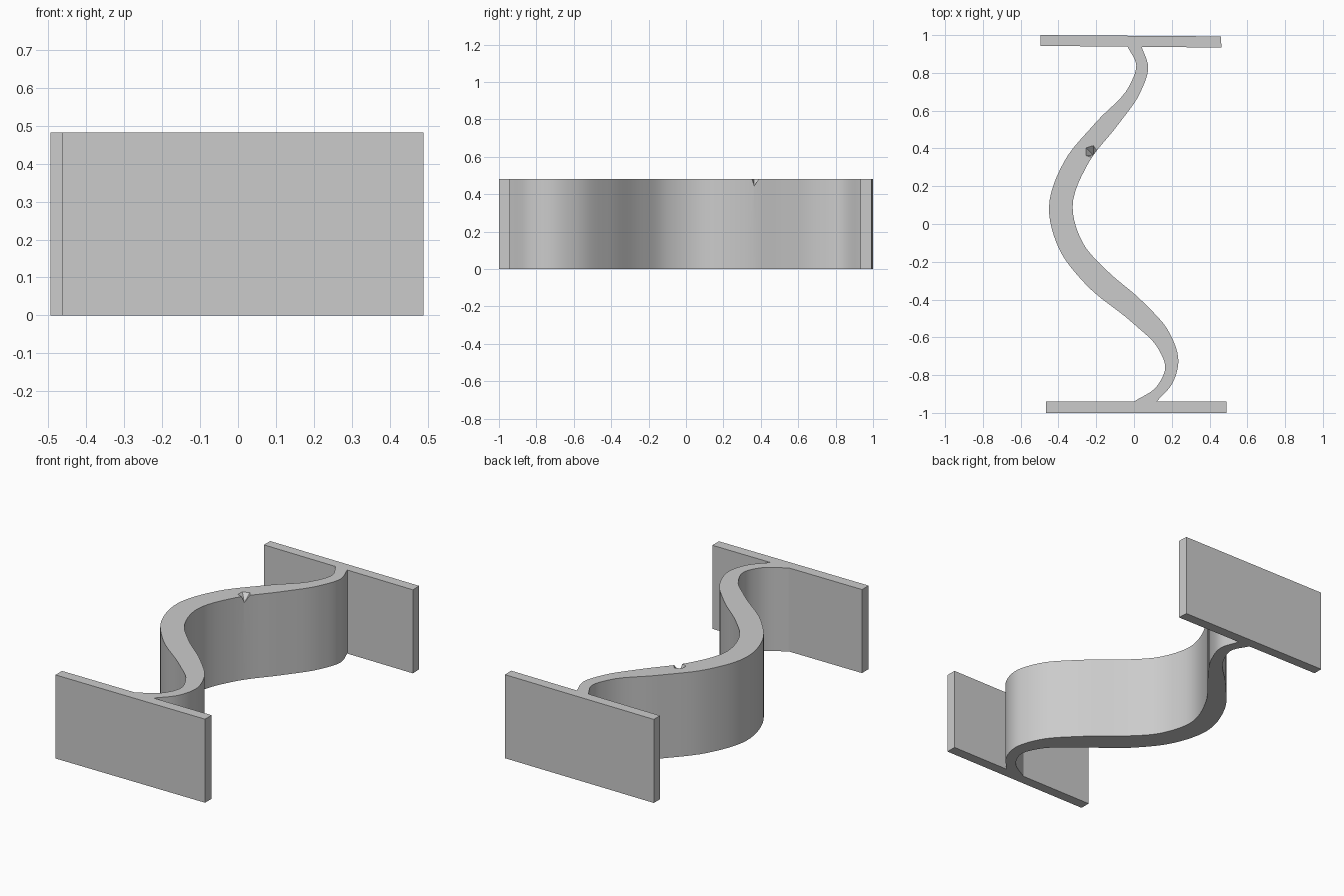
import bpy, bmesh, math
from mathutils import Vector

cube = bpy.data.objects.get("Cube")
if cube:
    bpy.data.objects.remove(cube, do_unlink=True)

H = 0.482

grey = bpy.data.materials.new("plain grey")
grey.use_nodes = True
grey.diffuse_color = (0.6, 0.6, 0.6, 1)
grey.node_tree.nodes["Principled BSDF"].inputs["Base Color"].default_value = (0.6, 0.6, 0.6, 1)


def finish(bm, name):
    bmesh.ops.recalc_face_normals(bm, faces=bm.faces)
    mesh = bpy.data.meshes.new(name)
    bm.to_mesh(mesh)
    bm.free()
    mesh.materials.append(grey)
    obj = bpy.data.objects.new(name, mesh)
    bpy.context.collection.objects.link(obj)
    return obj


def extrude_strip(name, side_a, side_b):
    """Upright solid between two plan outlines with the same point count."""
    bm = bmesh.new()
    cols = [[bm.verts.new((p[0], p[1], z)) for p, z in ((a, 0), (b, 0), (b, H), (a, H))]
            for a, b in zip(side_a, side_b)]
    for c, d in zip(cols, cols[1:]):
        for i in range(4):
            j = (i + 1) % 4
            bm.faces.new((c[i], c[j], d[j], d[i]))
    bm.faces.new(cols[0])
    bm.faces.new(cols[-1])
    return finish(bm, name)


def smooth_path(points, steps=6):
    """Spline through the points, with tangents weighted by chord length."""
    p = [Vector(q) for q in points]
    t = [0.0]
    for a, b in zip(p, p[1:]):
        t.append(t[-1] + (b - a).length)
    n = len(p)
    tan = []
    for i in range(n):
        if i in (0, n - 1):
            k = min(i, n - 2)
            tan.append((p[k + 1] - p[k]) / (t[k + 1] - t[k]))
        else:
            h0, h1 = t[i] - t[i - 1], t[i + 1] - t[i]
            tan.append(((p[i] - p[i - 1]) / h0 * h1 + (p[i + 1] - p[i]) / h1 * h0) / (h0 + h1))
    out = []
    for i in range(n - 1):
        h = t[i + 1] - t[i]
        for s in range(steps):
            u = s / steps
            out.append(p[i] * (2*u**3 - 3*u**2 + 1) + tan[i] * h * (u**3 - 2*u**2 + u)
                       + p[i + 1] * (3*u**2 - 2*u**3) + tan[i + 1] * h * (u**3 - u**2))
    return out + [p[-1]]


# End plates, the back one very slightly turned
extrude_strip("front_plate", [(-0.465, -1), (0.49, -1)], [(-0.465, -0.94), (0.49, -0.94)])
extrude_strip("back_plate", [(-0.495, 1), (0.46, 0.993)], [(-0.495, 0.943), (0.463, 0.934)])

# Winding wall between the plates
left_edge = [(-0.035, 0.94), (0.012, 0.84), (-0.02, 0.74), (-0.2, 0.54), (-0.37, 0.33),
             (-0.45, 0.09), (-0.395, -0.135), (-0.255, -0.32), (0, -0.53),
             (0.125, -0.655), (0.165, -0.76), (0.12, -0.86), (0, -0.94)]
right_edge = [(0.04, 0.94), (0.075, 0.83), (0.035, 0.70), (-0.085, 0.525), (-0.24, 0.325),
              (-0.325, 0.09), (-0.265, -0.11), (-0.15, -0.24), (0.05, -0.415),
              (0.19, -0.58), (0.235, -0.73), (0.205, -0.84), (0.12, -0.94)]
wall = extrude_strip("winding_wall", smooth_path(left_edge), smooth_path(right_edge))

# Small five-sided chip in the top edge of the wall
bm = bmesh.new()
rim = [bm.verts.new((-0.228 + 0.04 * math.cos(a), 0.385 + 0.04 * math.sin(a), H + 0.006))
       for a in (math.tau * k / 5 for k in range(5))]
tip = bm.verts.new((-0.215, 0.365, H - 0.038))
bm.faces.new(rim)
for k in range(5):
    bm.faces.new((rim[k], rim[(k + 1) % 5], tip))
cutter = finish(bm, "chip_cutter")
cutter.hide_render = True

bpy.ops.object.select_all(action='DESELECT')
bpy.context.view_layer.objects.active = wall
wall.select_set(True)
cut = wall.modifiers.new("chip", 'BOOLEAN')
cut.operation = 'DIFFERENCE'
cut.solver = 'EXACT'
cut.object = cutter
bpy.ops.object.modifier_apply(modifier=cut.name)
bpy.data.objects.remove(cutter, do_unlink=True)
bpy.ops.object.shade_smooth_by_angle(angle=math.radians(30))
